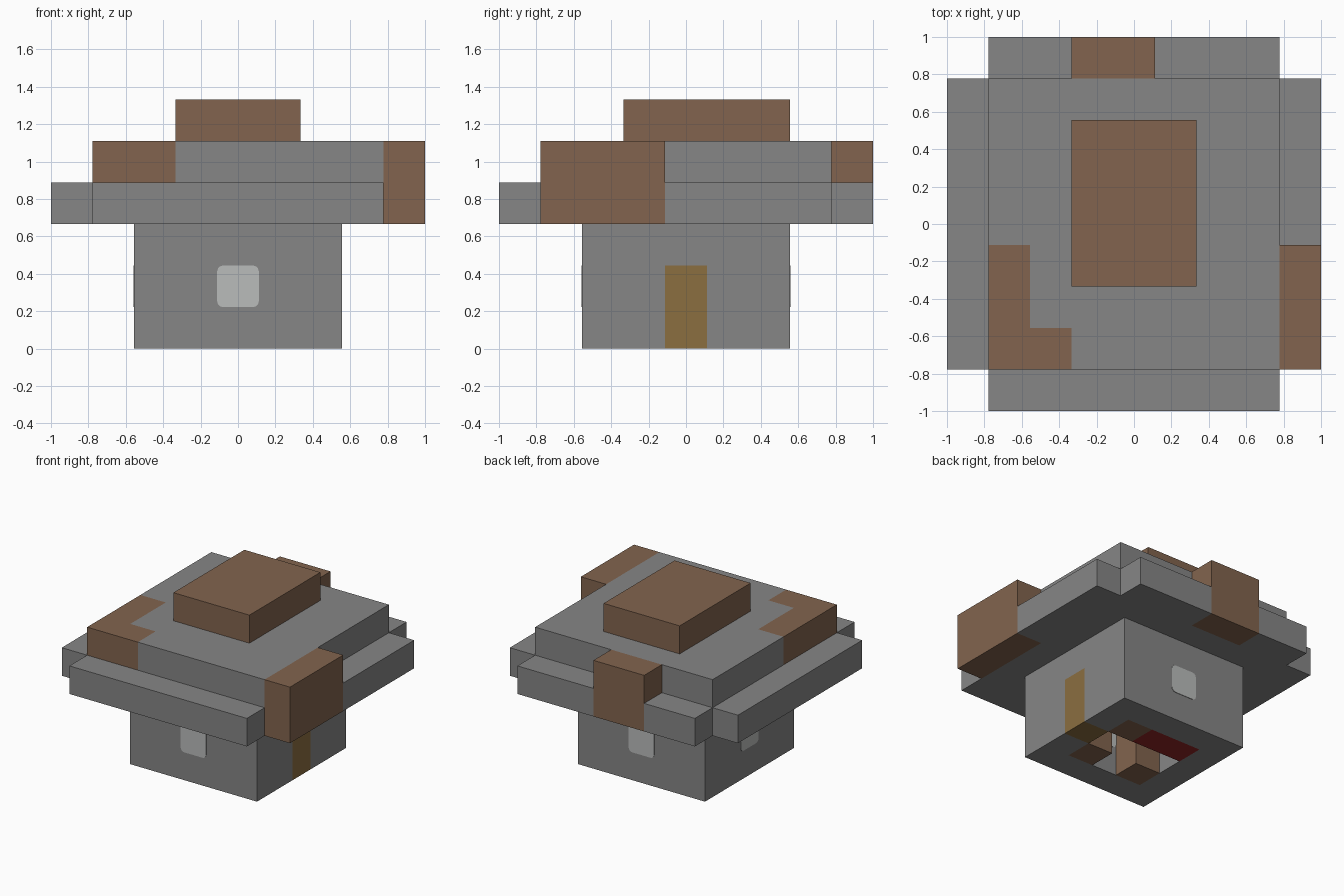
import bpy, bmesh, math
from mathutils import Vector

if "Cube" in bpy.data.objects:
    bpy.data.objects.remove(bpy.data.objects["Cube"])

U = 2 / 9  # one building block


def material(name, rgb):
    m = bpy.data.materials.new(name)
    lin = [((c / 255 + 0.055) / 1.055) ** 2.4 for c in rgb] + [1]
    m.diffuse_color = lin
    m.use_nodes = True
    bsdf = next(n for n in m.node_tree.nodes if n.type == "BSDF_PRINCIPLED")
    bsdf.inputs["Base Color"].default_value = lin
    return m


grey = material("stone grey", (134, 134, 134))
brown = material("earth brown", (130, 100, 78))
glass = material("pale glass", (186, 188, 187))
wood = material("door wood", (139, 110, 64))
red = material("bed red", (145, 38, 38))


def finish(name, bm, *mats):
    bmesh.ops.recalc_face_normals(bm, faces=bm.faces)
    me = bpy.data.meshes.new(name)
    bm.to_mesh(me)
    bm.free()
    for m in mats:
        me.materials.append(m)
    ob = bpy.data.objects.new(name, me)
    bpy.context.scene.collection.objects.link(ob)
    return ob


def box_mesh(x, y, z):
    """Box from (low, high) ranges measured in blocks."""
    bm = bmesh.new()
    bmesh.ops.create_cube(bm, size=1)
    for v in bm.verts:
        v.co = Vector([U * (r[0] if c < 0 else r[1]) for c, r in zip(v.co, (x, y, z))])
    return bm


def box(name, mat, x, y, z):
    return finish(name, box_mesh(x, y, z), mat)


# Walls, hollow, with a doorway on one side
box("front_wall", grey, (-2.5, 2.5), (-2.5, -1.5), (0, 3))
box("back_wall", grey, (-2.5, 2.5), (1.5, 2.5), (0, 3))
box("side_wall", grey, (-2.5, -1.5), (-1.5, 1.5), (0, 3))
box("front_door_jamb", grey, (1.5, 2.5), (-1.5, -0.5), (0, 3))
box("back_door_jamb", grey, (1.5, 2.5), (0.5, 1.5), (0, 3))
box("door_lintel", grey, (1.5, 2.5), (-0.5, 0.5), (2, 3))
box("door", wood, (1.5, 2.5), (-0.5, 0.5), (0, 2))


# Rounded windows running through the wall, just proud of both faces
def window(name, turn):
    bm = bmesh.new()
    r, half = 0.14, 0.5
    depth = 2.5 * U + 0.004
    ring = []
    for k in range(4):
        cx = (half - r) * (1 if k in (0, 3) else -1)
        cz = (half - r) * (1 if k < 2 else -1)
        for s in range(4):
            a = math.radians(90 * k + 30 * s)
            ring.append(bm.verts.new(((cx + r * math.cos(a)) * U, -depth,
                                      (1.5 + cz + r * math.sin(a)) * U)))
    face = bm.faces.new(ring)
    out = bmesh.ops.extrude_face_region(bm, geom=[face], use_keep_orig=True)
    moved = [g for g in out["geom"] if isinstance(g, bmesh.types.BMVert)]
    bmesh.ops.translate(bm, verts=moved, vec=(0, U + 0.008, 0))
    finish(name, bm, glass).rotation_euler.z = turn


window("front_window", 0)
window("back_window", math.pi)
window("side_window", -math.pi / 2)

# Lower roof tier with its brim
box("roof_lower_core", grey, (-3.5, 3.5), (-3.5, 3.5), (3, 4))
box("front_brim", grey, (-3.5, 3.5), (-4.5, -3.5), (3, 4))
box("right_brim", grey, (-4.5, -3.5), (-3.5, 3.5), (3, 4))
box("left_brim", grey, (3.5, 4.5), (-0.5, 3.5), (3, 4))
box("back_brim_short", grey, (-3.5, -1.5), (3.5, 4.5), (3, 4))
box("back_brim_long", grey, (0.5, 3.5), (3.5, 4.5), (3, 4))

# Brown patches standing in the brim
box("left_brown_patch", brown, (3.5, 4.5), (-3.5, -0.5), (3, 5))
box("back_brown_patch", brown, (-1.5, 0.5), (3.5, 4.5), (3, 5))

# Upper roof tier with an L-shaped brown corner
bm = box_mesh((-3.5, 3.5), (-3.5, 3.5), (4, 5))
for axis, at in ((0, -2.5), (0, -1.5), (1, -2.5), (1, -0.5)):
    n = Vector((axis == 0, axis == 1, 0))
    bmesh.ops.bisect_plane(bm, geom=bm.verts[:] + bm.edges[:] + bm.faces[:],
                           plane_co=n * at * U, plane_no=n)
for f in bm.faces:
    c = f.calc_center_median() / U
    in_corner = (c.x < -2.5 and c.y < -0.5) or (c.x < -1.5 and c.y < -2.5)
    f.material_index = int(in_corner)
finish("roof_upper", bm, grey, brown)

# Brown cap
box("roof_cap", brown, (-1.5, 1.5), (-1.5, 2.5), (5, 6))

# Furniture inside
box("bed", red, (-1.5, 0.5), (0.5, 1.5), (0, 1))
box("bed_table", brown, (0.5, 1.5), (0.5, 1.5), (0, 1))
box("stool", brown, (0.5, 1.5), (-1.5, -0.5), (0, 1))
box("cupboard", brown, (-1.5, -0.5), (-1.5, -0.5), (0, 2))
